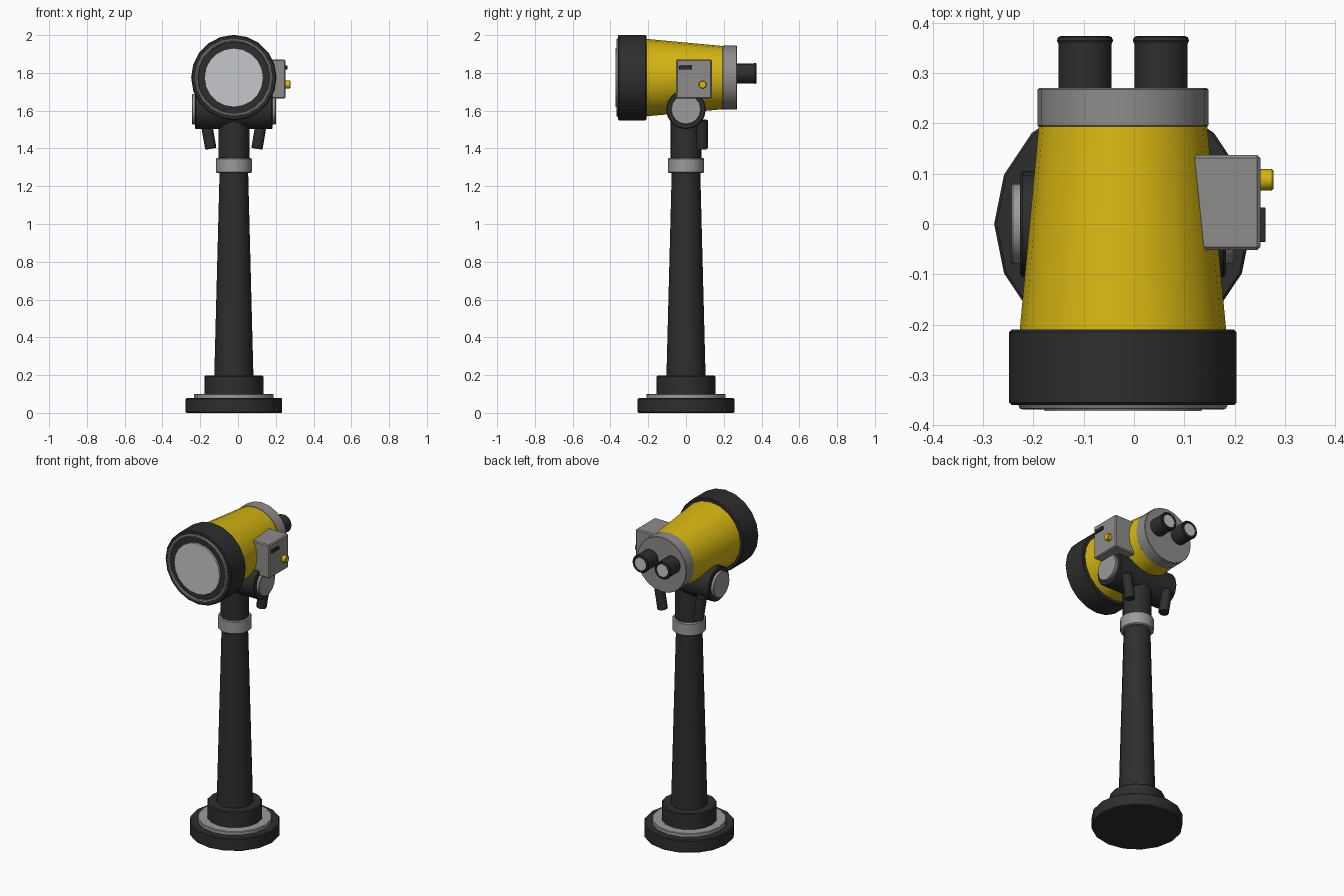
import bpy, math
from mathutils import Vector

if "Cube" in bpy.data.objects:
    bpy.data.objects.remove(bpy.data.objects["Cube"])

CX = -0.022                      # axis of the stand and the tube
TUBE_Z, CRADLE_Z = 1.775, 1.607


def material(name, rgb):
    m = bpy.data.materials.new(name)
    m.diffuse_color = (*rgb, 1)
    m.use_nodes = True
    m.node_tree.nodes["Principled BSDF"].inputs["Base Color"].default_value = m.diffuse_color
    return m


dark = material("dark_iron", (0.027, 0.027, 0.027))
yellow = material("yellow_paint", (0.68, 0.47, 0.006))
grey = material("grey_metal", (0.27, 0.265, 0.255))
light = material("light_metal", (0.33, 0.325, 0.32))
glass = material("pale_glass", (0.56, 0.575, 0.60))


def finish(name, mesh, mat):
    ob = bpy.data.objects.new(name, mesh)
    bpy.context.collection.objects.link(ob)
    mesh.materials.append(mat)
    bpy.ops.object.select_all(action='DESELECT')
    bpy.context.view_layer.objects.active = ob
    ob.select_set(True)
    bpy.ops.object.shade_smooth_by_angle(angle=math.radians(32))
    return ob


def lathe(name, profile, mat, origin=(CX, 0, 0), axis=(0, 0, 1), sides=16, loop=False):
    """Turn (radius, distance) points round an axis; caps the ends unless looped."""
    a = Vector(axis).normalized()
    u = Vector((0, 0, 1)) if abs(a.z) < 0.5 else Vector((1, 0, 0))
    u = (u - a * u.dot(a)).normalized()
    w = a.cross(u)
    verts, faces, n = [], [], len(profile)
    for r, d in profile:
        for i in range(sides):
            t = 2 * math.pi * i / sides
            verts.append(Vector(origin) + a * d + (u * math.cos(t) + w * math.sin(t)) * r)
    for k in range(n if loop else n - 1):
        for i in range(sides):
            j, m = (i + 1) % sides, (k + 1) % n
            faces.append((k * sides + i, k * sides + j, m * sides + j, m * sides + i))
    if not loop:
        faces.append(tuple(reversed(range(sides))))
        faces.append(tuple(range((n - 1) * sides, n * sides)))
    mesh = bpy.data.meshes.new(name)
    mesh.from_pydata(verts, [], faces)
    return finish(name, mesh, mat)


def drum(r, a, b, c=0.005):
    """Cylinder profile with small chamfers."""
    return [(r - c, a), (r, a + c), (r, b - c), (r - c, b)]


def ring(major, minor, d, steps=8):
    return [(major + minor * math.cos(2 * math.pi * k / steps),
             d + minor * math.sin(2 * math.pi * k / steps)) for k in range(steps)]


def box(name, lo, hi, mat, bevel):
    bpy.ops.mesh.primitive_cube_add(size=1)
    ob = bpy.context.object
    ob.name = name
    for v in ob.data.vertices:
        v.co = [lo[i] + (v.co[i] + 0.5) * (hi[i] - lo[i]) for i in range(3)]
    ob.data.materials.append(mat)
    mod = ob.modifiers.new("edge", 'BEVEL')
    mod.width, mod.segments = bevel, 1
    return ob


# Stand
lathe("base_plate", drum(0.256, 0, 0.078), dark)
lathe("base_trim", drum(0.21, 0.07, 0.1, 0.003), light)
lathe("base_socket", drum(0.156, 0.09, 0.197), dark)
lathe("post", [(0.104, 0.18), (0.075, 1.3)], dark)
lathe("collar", drum(0.095, 1.27, 1.35), light)
lathe("neck", [(0.082, 1.33), (0.082, 1.6)], dark)

# Cradle with pivot discs and handles
lathe("cradle", drum(0.105, -0.205, 0.205), dark, (CX, 0, CRADLE_Z), (1, 0, 0))
for s, side in ((-1, "left"), (1, "right")):
    lathe(side + "_pivot_disc", drum(0.08, 0.195, 0.222, 0.003), light,
          (CX, 0, CRADLE_Z), (s, 0, 0))
    top = Vector((CX + s * 0.148, 0.086, 1.55))
    down = Vector((CX + s * 0.122, 0.086, 1.398)) - top
    lathe(side + "_handle", drum(0.03, 0, down.length, 0.004), dark, top, down, 12)

# Viewer tube, axis pointing to the back
tube = dict(origin=(CX, 0, TUBE_Z), axis=(0, 1, 0), sides=20)
lathe("tube", [(0.206, -0.22), (0.166, 0.21)], yellow, **tube)
lathe("front_hood", drum(0.226, -0.36, -0.21), dark, **tube)
lathe("front_ring", ring(0.199, 0.009, -0.36), grey, loop=True, **tube)
lathe("front_lens", [(0.156, -0.35), (0.156, -0.372)], glass, **tube)
lathe("rear_cap", drum(0.17, 0.193, 0.27, 0.003), grey, **tube)

# Eyepieces
for s, side in ((-1, "left"), (1, "right")):
    eye = dict(origin=(CX + s * 0.0755, 0, 1.797), axis=(0, 1, 0))
    lathe(side + "_eyepiece", [(0.053, 0.26), (0.053, 0.366)], dark, **eye)
    lathe(side + "_eye_rim", ring(0.047, 0.009, 0.365), dark, loop=True, **eye)
    lathe(side + "_eye_lens", [(0.039, 0.36), (0.039, 0.371)], glass, **eye)

# Coin box
box("coin_box", (0.1, -0.052, 1.664), (0.251, 0.137, 1.872), grey, 0.006)
box("coin_slot", (0.245, -0.036, 1.818), (0.261, 0.033, 1.838), dark, 0.001)
lathe("coin_knob", drum(0.021, 0, 0.032, 0.003), yellow, (0.245, 0.088, 1.738), (1, 0, 0), 12)
